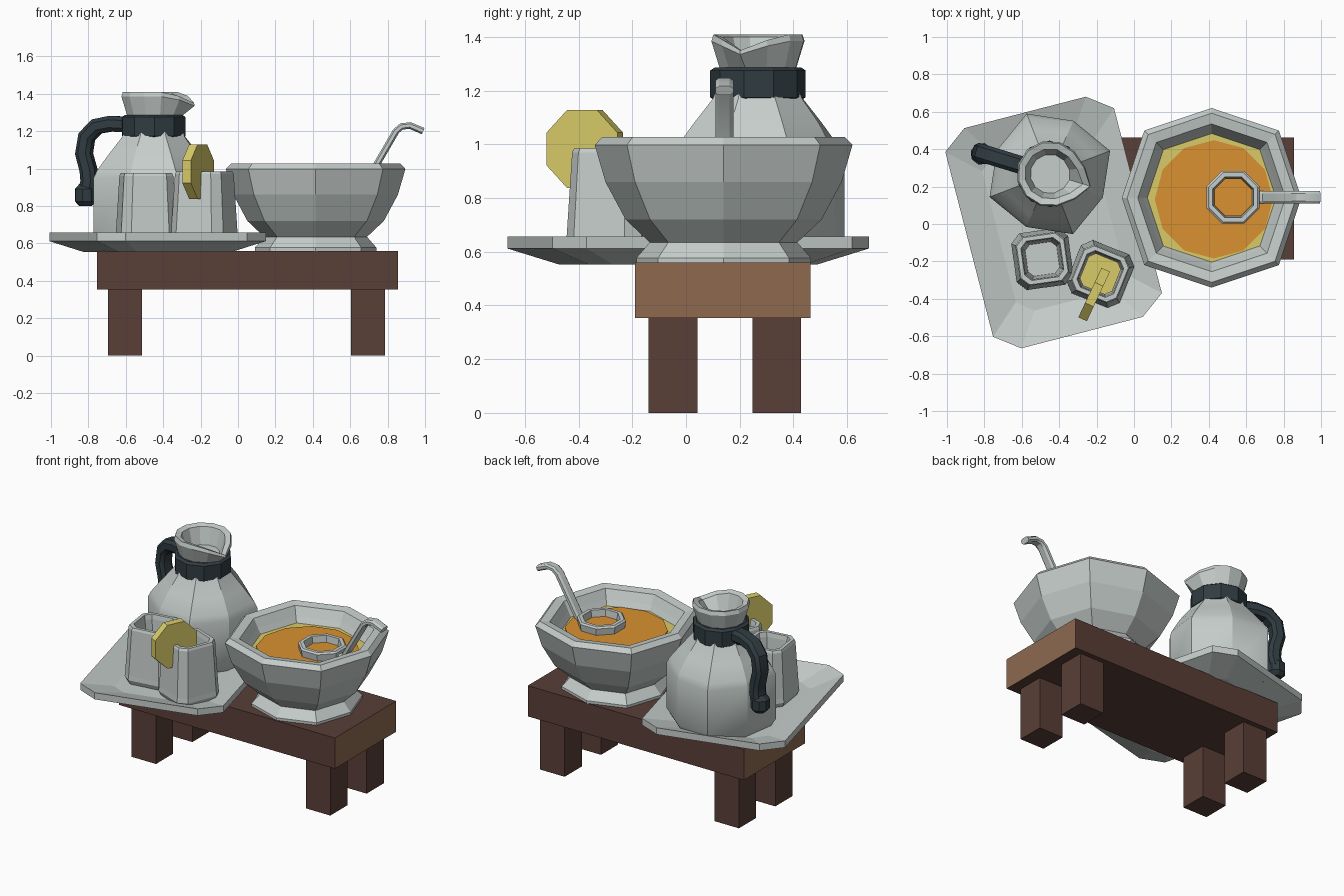
import bpy, bmesh, math
from mathutils import Vector, Matrix

if "Cube" in bpy.data.objects:
    bpy.data.objects.remove(bpy.data.objects["Cube"])


def material(name, rgb):
    lin = [(c / 255 / 12.92 if c < 10 else ((c / 255 + 0.055) / 1.055) ** 2.4) for c in rgb]
    m = bpy.data.materials.new(name)
    m.diffuse_color = (*lin, 1)
    m.use_nodes = True
    m.node_tree.nodes["Principled BSDF"].inputs["Base Color"].default_value = m.diffuse_color
    return m


SILVER = material("silver", (197, 205, 202))
DARK = material("dark_slate", (48, 60, 65))
BROWN = material("dark_brown", (89, 62, 55))
TAN = material("end_grain_brown", (141, 105, 79))
ORANGE = material("orange_punch", (218, 145, 48))
LEMON = material("lemon_yellow", (216, 203, 104))


def finish(name, bm, mats, loc=(0, 0, 0), rot=0, smooth=False):
    bmesh.ops.recalc_face_normals(bm, faces=bm.faces)
    me = bpy.data.meshes.new(name)
    bm.to_mesh(me)
    bm.free()
    ob = bpy.data.objects.new(name, me)
    bpy.context.collection.objects.link(ob)
    for m in mats:
        me.materials.append(m)
    ob.location = loc
    ob.rotation_euler[2] = math.radians(rot)
    if smooth:
        bpy.ops.object.select_all(action='DESELECT')
        ob.select_set(True)
        bpy.context.view_layer.objects.active = ob
        bpy.ops.object.shade_smooth_by_angle(angle=math.radians(30))
    return ob


def box(name, x0, x1, y0, y1, z0, z1, mats):
    bm = bmesh.new()
    bmesh.ops.create_cube(bm, size=1)
    for v in bm.verts:
        v.co = Vector(((x0 + x1) / 2 + v.co.x * (x1 - x0),
                       (y0 + y1) / 2 + v.co.y * (y1 - y0),
                       (z0 + z1) / 2 + v.co.z * (z1 - z0)))
    bm.normal_update()
    for f in bm.faces:
        if len(mats) > 1 and abs(f.normal.x) > 0.9:
            f.material_index = 1
    return finish(name, bm, mats)


def loft(name, rings, mat, loc=(0, 0, 0), rot=0, smooth=False):
    """Skin a list of equal-length 3D rings and cap both ends."""
    bm = bmesh.new()
    vs = [[bm.verts.new(p) for p in r] for r in rings]
    n = len(rings[0])
    for a, b in zip(vs, vs[1:]):
        for i in range(n):
            j = (i + 1) % n
            bm.faces.new((a[i], a[j], b[j], b[i]))
    bm.faces.new(vs[0])
    bm.faces.new(vs[-1])
    return finish(name, bm, [mat], loc, rot, smooth)


def ngon(n, r, z, odd=1.0, start=0.0):
    """Regular ring; every second corner is scaled by odd."""
    return [(r * (odd if i % 2 else 1) * math.cos(start + i * math.tau / n),
             r * (odd if i % 2 else 1) * math.sin(start + i * math.tau / n), z) for i in range(n)]


def cut_rect(hx, hy, z, cx=0.28, cy=0.16):
    """Rectangle ring with cut corners."""
    ix, iy = hx * (1 - cx), hy * (1 - cy)
    return [(hx, -iy, z), (hx, iy, z), (ix, hy, z), (-ix, hy, z),
            (-hx, iy, z), (-hx, -iy, z), (-ix, -hy, z), (ix, -hy, z)]


def sweep(name, path, half_t, half_w, mat, loc, rot):
    """Cut-corner bar along a path in the local xz plane."""
    pts = [Vector((x, 0, z)) for x, z in path]
    rings = []
    for i, p in enumerate(pts):
        t = (pts[min(i + 1, len(pts) - 1)] - pts[max(i - 1, 0)]).normalized()
        side = Vector((-t.z, 0, t.x))
        rings.append([p + side * a + Vector((0, b, 0))
                      for a, b, _ in cut_rect(half_t, half_w, 0, 0.5, 0.4)])
    return loft(name, rings, mat, loc, rot, True)


# bench with lighter end faces
box("bench_top", -0.755, 0.855, -0.19, 0.463, 0.353, 0.56, [BROWN, TAN])
for sx, x in (("left", -0.695), ("right", 0.604)):
    for sy, y in (("front", -0.14), ("back", 0.247)):
        box(f"{sy}_{sx}_leg", x, x + 0.182, y, y + 0.182, 0, 0.353, [BROWN])

# turned tray hanging over the bench
loft("tray", [cut_rect(0.31, 0.44, 0.553), cut_rect(0.466, 0.608, 0.612),
              cut_rect(0.466, 0.608, 0.657), cut_rect(0.302, 0.43, 0.60)],
     SILVER, (-0.43, 0.008, 0), 14.5)

# pitcher body
PC = (-0.45, 0.268, 0)
loft("pitcher_body", [ngon(8, r, z, o) for r, z, o in (
    (0.31, 0.595, 0.9), (0.345, 0.65, 0.9), (0.345, 0.95, 0.9), (0.325, 0.99, 0.92),
    (0.255, 1.08, 0.97), (0.18, 1.17, 1), (0.16, 1.22, 1))], SILVER, PC, 21, True)

# dark neck band
loft("pitcher_band", [ngon(10, r, z) for r, z in (
    (0.16, 1.165), (0.178, 1.175), (0.178, 1.275), (0.16, 1.287))], DARK, PC, -17)


# flared lip with a pouring spout
def lip_ring(r, z, spout, drop):
    ring = []
    for i in range(12):
        a = i * math.tau / 12
        k = max(0, math.cos(a)) ** 7
        ring.append(((r + spout * k) * math.cos(a), r * math.sin(a), z - drop * k))
    return ring


loft("pitcher_lip", [lip_ring(0.145, 1.28, 0.01, 0), lip_ring(0.178, 1.385, 0.05, 0.05),
                     lip_ring(0.17, 1.41, 0.055, 0.06), lip_ring(0.135, 1.40, 0.05, 0.055),
                     lip_ring(0.105, 1.29, 0.005, 0)], SILVER, PC, -17)

# pitcher handle opposite the spout, with end knob
sweep("pitcher_handle", [(0.15, 1.235), (0.24, 1.24), (0.32, 1.225), (0.375, 1.17), (0.39, 1.08),
                         (0.365, 0.99), (0.36, 0.93), (0.375, 0.87)], 0.042, 0.048, DARK, PC, 163)
loft("handle_knob", [ngon(8, r, z) for r, z in (
    (0.035, 0.80), (0.06, 0.825), (0.06, 0.89), (0.035, 0.917))],
     DARK, (-0.815, 0.375, 0), 163)


# two tapered cups
def cup(name, loc, rot, top):
    prof = ((0.14, 0.60), (0.153, 0.63), (0.15, 0.66), (0.133, top - 0.015), (0.127, top),
            (0.106, top), (0.1, top - 0.03), (0.085, 0.66))
    loft(name, [cut_rect(r, r, z, 0.32, 0.32) for r, z in prof], SILVER, loc, rot)


cup("left_cup", (-0.49, -0.187, 0), 8, 0.975)
cup("right_cup", (-0.18, -0.267, 0), -22, 0.985)
loft("cup_drink", [cut_rect(0.093, 0.093, z, 0.32, 0.32) for z in (0.85, 0.90)],
     LEMON, (-0.18, -0.267, 0), -22)

# lemon slice standing on the cup rim
bm = bmesh.new()
bmesh.ops.create_cone(bm, cap_ends=True, segments=8, radius1=0.158, radius2=0.158, depth=0.05)
bmesh.ops.rotate(bm, verts=bm.verts, matrix=Matrix.Rotation(math.pi / 8, 3, 'Z'))
bmesh.ops.rotate(bm, verts=bm.verts, matrix=Matrix.Rotation(math.pi / 2, 3, 'X'))
finish("lemon_slice", bm, [LEMON], (-0.213, -0.377, 0.983), 65)

# footed punch bowl, outside then inside
BC = (0.415, 0.14, 0)
loft("punch_bowl", [ngon(8, r, z, 1.06) for r, z in (
    (0.325, 0.56), (0.325, 0.577), (0.275, 0.635), (0.365, 0.72), (0.44, 0.86), (0.48, 0.998),
    (0.452, 1.027), (0.395, 1.018), (0.365, 0.96), (0.33, 0.90), (0.25, 0.75))],
     SILVER, BC, 0, False)

# punch with a yellow edge
loft("punch_edge", [ngon(8, r, z, 1.06) for r, z in ((0.325, 0.89), (0.345, 0.924))], LEMON, BC)
loft("punch", [ngon(12, 0.316, z) for z in (0.90, 0.93)], ORANGE, (0.427, 0.132, 0))

# ladle cup, its punch and hooked handle
LC = (0.53, 0.143, 0)
loft("ladle_cup", [ngon(8, r, z) for r, z in (
    (0.09, 0.85), (0.145, 0.91), (0.153, 0.975), (0.142, 0.985), (0.118, 0.985), (0.105, 0.90))],
     SILVER, LC, 22.5)
loft("ladle_punch", [ngon(8, 0.108, z) for z in (0.89, 0.942)], ORANGE, LC, 22.5)
sweep("ladle_handle", [(0.125, 0.93), (0.17, 0.95), (0.225, 1.045), (0.315, 1.2), (0.345, 1.225),
                       (0.39, 1.23), (0.46, 1.2)], 0.018, 0.033, SILVER, LC, 0)
